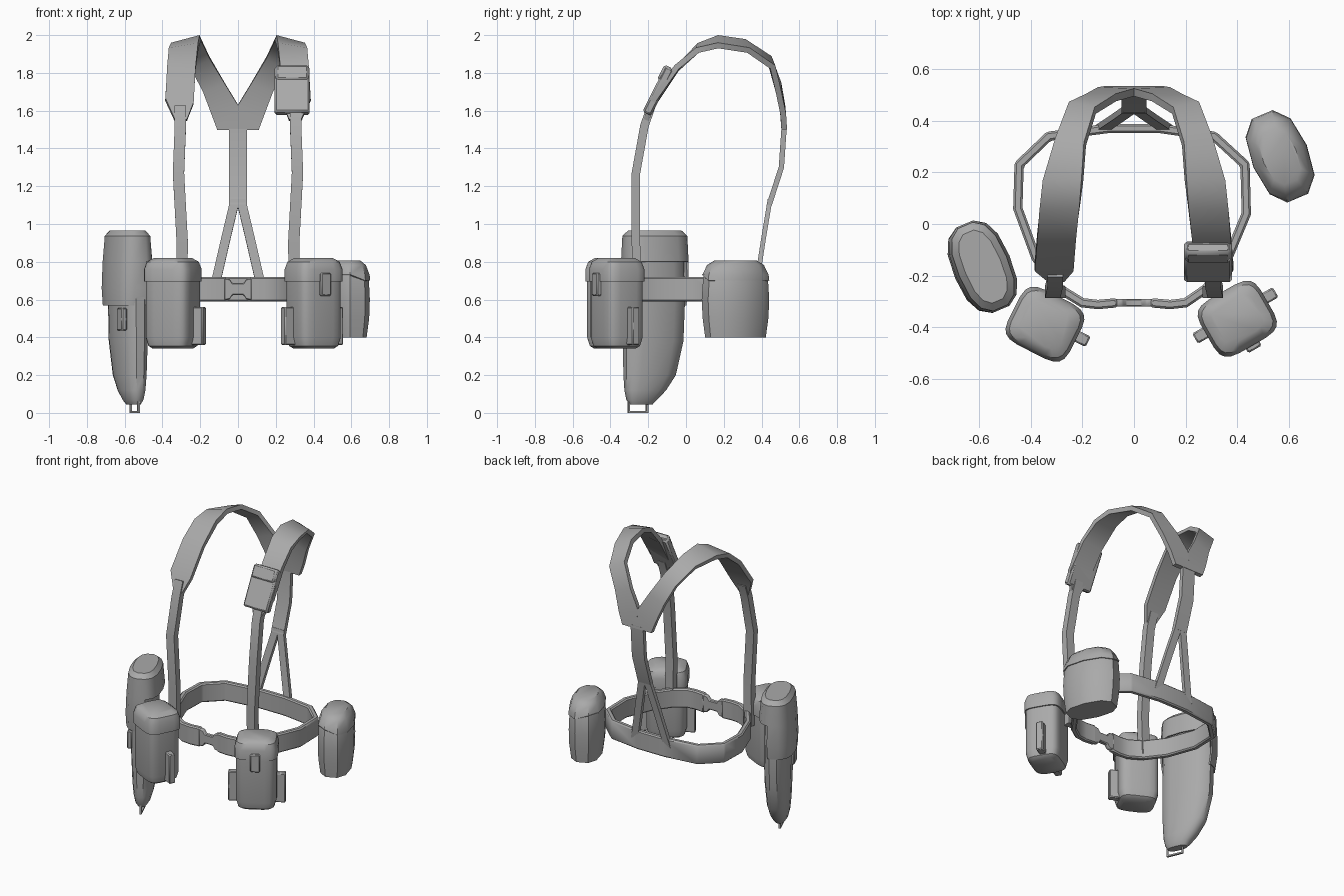
import bpy, bmesh, math
from mathutils import Vector

if "Cube" in bpy.data.objects:
    bpy.data.objects.remove(bpy.data.objects["Cube"])

grey = bpy.data.materials.new("webbing_grey")
grey.diffuse_color = (0.40, 0.40, 0.40, 1)
grey.use_nodes = True
grey.node_tree.nodes["Principled BSDF"].inputs["Base Color"].default_value = grey.diffuse_color


def finish(name, bm, loc=(0, 0, 0), rot=(0, 0, 0), thick=0, bevel=0, angle=38):
    """Turn a bmesh into a finished, shaded object."""
    bmesh.ops.recalc_face_normals(bm, faces=bm.faces)
    me = bpy.data.meshes.new(name)
    bm.to_mesh(me)
    bm.free()
    me.materials.append(grey)
    ob = bpy.data.objects.new(name, me)
    bpy.context.collection.objects.link(ob)
    ob.location, ob.rotation_euler = loc, rot
    if thick:
        m = ob.modifiers.new("thickness", 'SOLIDIFY')
        m.thickness, m.offset = thick, 0
        m.use_even_offset = True
    if bevel:
        m = ob.modifiers.new("soft_edge", 'BEVEL')
        m.width, m.segments = bevel, 1
    bpy.ops.object.select_all(action='DESELECT')
    ob.select_set(True)
    bpy.context.view_layer.objects.active = ob
    bpy.ops.object.convert(target='MESH')
    bpy.ops.object.shade_smooth_by_angle(angle=math.radians(angle))
    return ob


def ribbon(name, pairs, thick, bevel=0):
    """Band of quads between two edges, thickened."""
    bm = bmesh.new()
    rows = [(bm.verts.new(a), bm.verts.new(b)) for a, b in pairs]
    for (a, b), (c, d) in zip(rows, rows[1:]):
        bm.faces.new((a, b, d, c))
    return finish(name, bm, thick=thick, bevel=bevel)


def strap(name, centres, width, thick):
    ribbon(name, [((x - width / 2, y, z), (x + width / 2, y, z)) for x, y, z in centres], thick)


def loft(sections, n, power, caps=True):
    """Stack of rounded outlines; section = (z, half_x, half_y, shift_x)."""
    bm = bmesh.new()
    rings = []
    for z, hx, hy, dx in sections:
        ring = []
        for i in range(n):
            t = 2 * math.pi * (i + 0.5) / n
            c, s = math.cos(t), math.sin(t)
            ring.append(bm.verts.new((dx + hx * math.copysign(abs(c) ** (2 / power), c),
                                      hy * math.copysign(abs(s) ** (2 / power), s), z)))
        rings.append(ring)
    for a, b in zip(rings, rings[1:]):
        for i in range(n):
            j = (i + 1) % n
            bm.faces.new((a[i], a[j], b[j], b[i]))
    if caps:
        bm.faces.new(rings[0])
    bm.faces.new(rings[-1])
    return bm


def box(name, centre, size, loc=(0, 0, 0), rot=(0, 0, 0), bevel=0.006):
    bm = bmesh.new()
    bmesh.ops.create_cube(bm, size=1)
    for v in bm.verts:
        v.co = Vector(a * b for a, b in zip(v.co, size)) + Vector(centre)
    return finish(name, bm, loc, rot, bevel=bevel)


# Waist belt, open at the buckle
belt = [(-.065, -.305), (-.14, -.312), (-.2, -.305), (-.29, -.25), (-.38, -.13), (-.45, .06),
        (-.445, .23), (-.33, .34), (-.1, .37), (.1, .37), (.31, .34), (.43, .23),
        (.435, .04), (.36, -.14), (.28, -.25), (.2, -.305), (.14, -.312), (.065, -.305)]
ribbon("belt", [((x, y, .59), (x, y, .72)) for x, y in belt], .036, .008)

# Buckle: waisted clasp with a tab on each side
clasp = [(-.08, .06), (-.045, .055), (-.03, .032), (.03, .032), (.045, .055), (.08, .06)]
ribbon("buckle", [((x, -.305, .655 - h), (x, -.305, .655 + h)) for x, h in clasp], .03, .005)

# Shoulder straps, built once per side
shoulder = [((.27, -.21, 1.55), (.335, -.21, 1.55)), ((.235, -.17, 1.64), (.385, -.17, 1.66)),
            ((.225, -.05, 1.82), (.375, -.05, 1.83)), ((.21, .07, 1.945), (.365, .06, 1.92)),
            ((.20, .17, 1.985), (.35, .17, 1.945)), ((.19, .31, 1.965), (.30, .33, 1.92)),
            ((.15, .44, 1.88), (.25, .46, 1.83)), ((.07, .49, 1.745), (.185, .49, 1.70)),
            ((0, .51, 1.63), (.14, .515, 1.58)), ((0, .52, 1.5), (.11, .52, 1.5))]
for side, s in (("left", -1), ("right", 1)):
    ribbon(side + "_shoulder_strap",
           [((a[0] * s, a[1], a[2]), (b[0] * s, b[1], b[2])) for a, b in shoulder], .03)
    strap(side + "_front_strap",
          [(s * x, y, z) for x, y, z in ((.30, -.26, .62), (.295, -.265, .9), (.315, -.265, 1.27),
                                         (.305, -.22, 1.52), (.305, -.185, 1.62))], .06, .045)
    strap(side + "_back_strap",
          [(s * x, y, z) for x, y, z in ((.015, .445, 1.13), (.065, .41, .92), (.125, .37, .66))],
          .05, .025)

# Single strap down the spine
strap("spine_strap", [(0, .52, 1.52), (0, .505, 1.3), (0, .44, 1.1)], .095, .028)

# Small pouch on the right shoulder
tilt = (math.radians(-26.6), 0, 0)
at = (.287, -.147, 1.705)
box("shoulder_pouch", (0, 0, 0), (.185, .05, .27), at, tilt, .01)
box("shoulder_pouch_flap", (0, -.008, .095), (.175, .05, .09), at, tilt, .012)

# Front belt pouches with lids, side tabs and clasp
for side, loc, deg, tabs in (("left", (-.345, -.388, 0), -27, (1,)),
                             ("right", (.40, -.367, 0), 30, (-1, 1))):
    rot = (0, 0, math.radians(deg))
    body = [(.34, .095, .08, 0), (.355, .115, .1, 0), (.40, .127, .112, 0), (.71, .127, .112, 0)]
    lid = [(.695, .135, .12, 0), (.76, .135, .12, 0), (.80, .122, .107, 0), (.82, .09, .078, 0)]
    finish(side + "_pouch", loft(body, 20, 4.5), loc, rot)
    finish(side + "_pouch_lid", loft(lid, 20, 4.5), loc, rot)
    for t in tabs:
        box(side + "_pouch_tab", (t * .145, .015, .46), (.07, .045, .20), loc, rot)
    if side == "right":
        box("pouch_clasp", (0, -.122, .68), (.06, .03, .12), loc, rot)

# Canteen cover on the right hip
loc, rot = (.565, .262, 0), (0, 0, math.radians(-67))
body = [(.40, .165, .095, 0), (.50, .178, .108, 0), (.60, .183, .111, 0), (.72, .175, .106, 0),
        (.775, .15, .088, 0), (.80, .115, .068, 0)]
finish("canteen", loft(body, 10, 2.5), loc, rot)
lid = [(.70, .18, .110, 0), (.73, .176, .108, 0), (.78, .152, .091, 0), (.805, .112, .066, 0)]
bm = loft(lid, 10, 2.5, caps=False)
# the lid dips lower on the outer side
for v in bm.verts:
    if v.co.z < .71 and v.co.y < 0:
        v.co.z += .03
finish("canteen_lid", bm, loc, rot, thick=.006)

# Shovel sheath on the left hip
loc, rot = (-.585, -.165, 0), (0, 0, math.radians(-67))
sheath = [(.045, .065, .028, .08), (.07, .085, .045, .075), (.12, .115, .058, .055),
          (.20, .145, .068, .03), (.38, .168, .078, .01), (.60, .172, .08, .005),
          (.80, .165, .075, .005)]
finish("sheath", loft(sheath, 14, 2.5), loc, rot)

# Sheath flap: domed hood, long on the outer side, short on the inner side
hood = [(.57, .165, .108, 0), (.66, .178, .112, 0), (.80, .178, .106, 0),
        (.935, .172, .094, 0), (.96, .145, .07, 0)]
bm = loft(hood, 14, 2.6, caps=False)
inner = [f for f in bm.faces if f.calc_center_median().z < .78 and f.calc_center_median().y > .01]
bmesh.ops.delete(bm, geom=inner, context='FACES')
finish("sheath_flap", bm, loc, rot, thick=.01)

# Sheath closure and the wire loop at its tip
box("sheath_closure", (.10, -.075, .495), (.075, .03, .12), loc, rot)
for u, z, w, h in ((.045, .03, .01, .06), (.15, .03, .01, .06), (.0975, .005, .115, .01)):
    box("tip_loop", (u, 0, z), (w, .012, h), loc, rot, 0)
